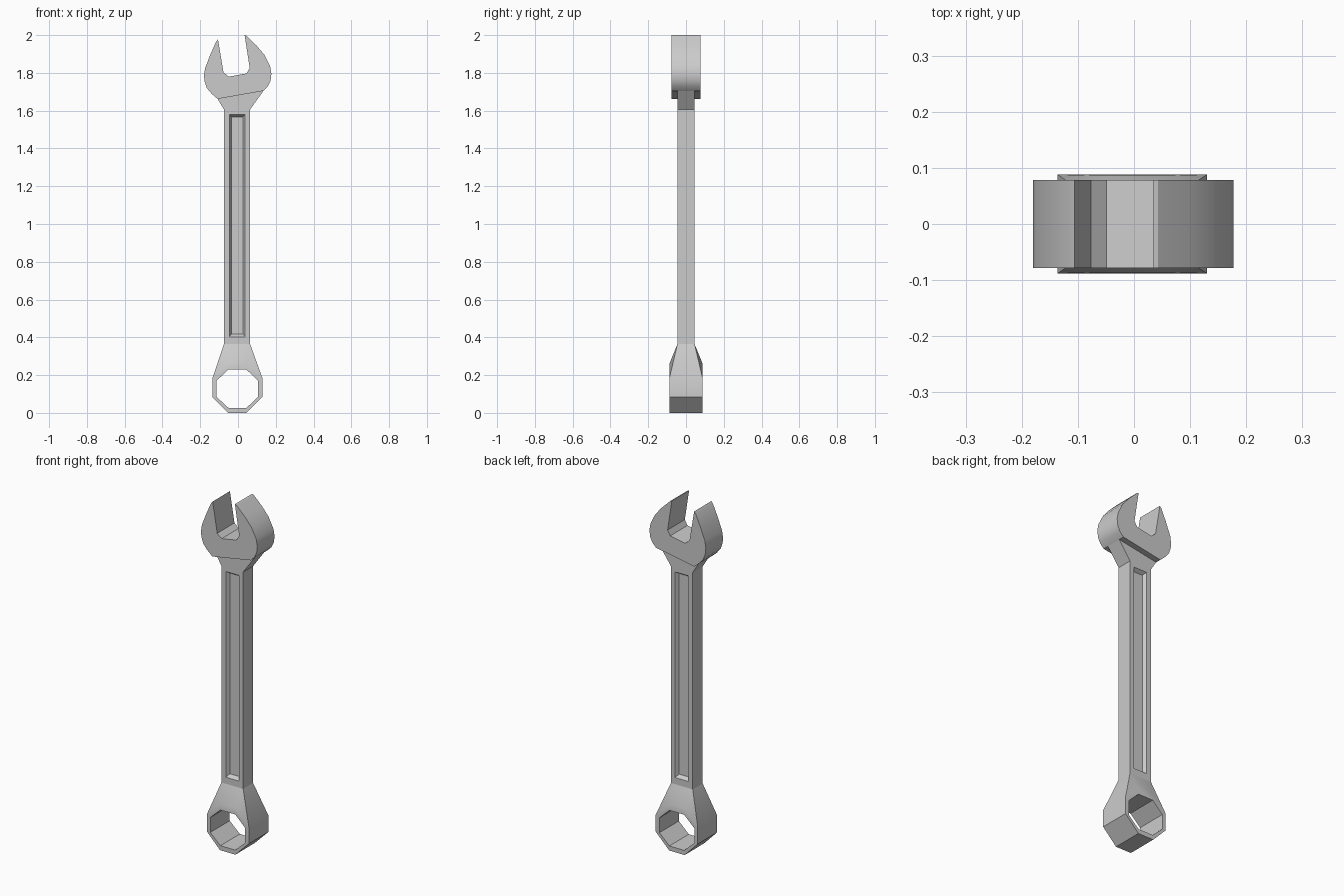
import bpy, bmesh
from math import radians

if "Cube" in bpy.data.objects:
    bpy.data.objects.remove(bpy.data.objects["Cube"])


def two_sided(name, points, faces, open_edges=()):
    """Front sheet of (x, depth, z) points, walled back to y=0 and mirrored."""
    bm = bmesh.new()
    v = [bm.verts.new((x, -d, z)) for x, d, z in points]
    for f in faces:
        bm.faces.new([v[i] for i in f])
    skip = [{v[a], v[b]} for a, b in open_edges]
    rim = [e for e in bm.edges if e.is_boundary and set(e.verts) not in skip]
    mid = {}
    for e in rim:
        for p in e.verts:
            if p not in mid:
                mid[p] = bm.verts.new((p.co.x, 0, p.co.z))
    for e in rim:
        a, b = e.verts
        bm.faces.new((a, b, mid[b], mid[a]))
    bmesh.ops.mirror(bm, geom=bm.verts[:] + bm.edges[:] + bm.faces[:],
                     axis='Y', merge_dist=1e-4)
    bmesh.ops.recalc_face_normals(bm, faces=bm.faces[:])
    me = bpy.data.meshes.new(name)
    bm.to_mesh(me)
    bm.free()
    ob = bpy.data.objects.new(name, me)
    bpy.context.collection.objects.link(ob)
    bpy.ops.object.select_all(action='DESELECT')
    ob.select_set(True)
    bpy.context.view_layer.objects.active = ob
    bpy.ops.object.shade_smooth_by_angle(angle=radians(28))
    return ob


# open-ended jaw, tilted slightly
jaw = [(-.108, 1.662), (-.14, 1.69), (-.165, 1.72), (-.177, 1.755), (-.18, 1.785),
       (-.174, 1.826), (-.145, 1.90), (-.116, 1.965), (-.106, 1.977),
       (-.077, 1.803), (-.049, 1.78), (.045, 1.797), (.062, 1.826),
       (.035, 2.0), (.043, 1.998), (.098, 1.945), (.14, 1.895), (.17, 1.835),
       (.177, 1.795), (.172, 1.757), (.158, 1.728), (.135, 1.705)]
two_sided("open_jaw", [(x, .078, z) for x, z in jaw], [range(len(jaw))])


# handle with a sunken panel and flared neck
def rect(x0, x1, z0, z1, d):
    return [(x0, d, z0), (x1, d, z0), (x1, d, z1), (x0, d, z1)]


T = .045
handle = (rect(-.074, .064, .365, 1.606, T) + rect(-.046, .038, .403, 1.58, T)
          + rect(-.034, .026, .418, 1.567, T - .02)
          + [(.135, T, 1.705), (-.108, T, 1.662)])
faces = [(8, 9, 10, 11), (3, 2, 12, 13)]
for k in (0, 4):
    faces += [(k + i, k + (i + 1) % 4, k + 4 + (i + 1) % 4, k + 4 + i) for i in range(4)]
two_sided("handle", handle, faces, [(0, 1), (12, 13)])

# eight-sided box end, thinning up into the handle
R = .088
outer = [(-.074, T, .365), (-.136, R, .182), (-.136, R, .085), (-.053, R, 0),
         (.045, R, 0), (.13, R, .085), (.13, R, .182), (.064, T, .365)]
inner = [(x, R, z) for x, z in [(-.05, .23), (-.114, .17), (-.114, .085), (-.05, .026),
                                (.044, .026), (.107, .085), (.107, .17), (.044, .23)]]
crown = [(-.05, .086, .265), (.044, .086, .265)]
faces = [(i, i + 1, 9 + i, 8 + i) for i in range(1, 6)]
faces += [(1, 9, 8), (1, 8, 16), (0, 1, 16), (6, 15, 14), (6, 17, 15), (7, 17, 6),
          (8, 15, 17, 16), (16, 17, 7, 0)]
two_sided("box_end", outer + inner + crown, faces, [(0, 7)])
